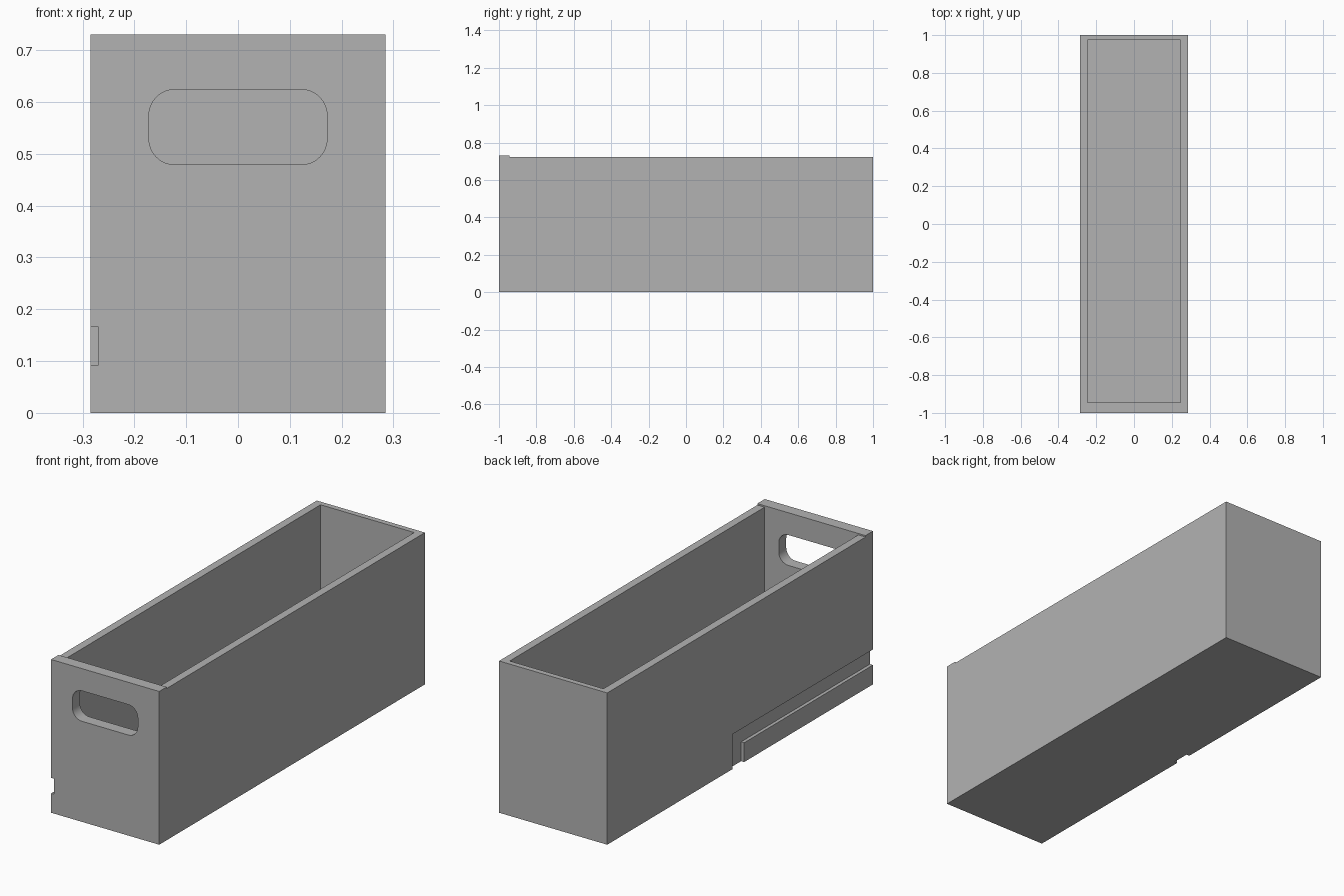
import bpy
import bmesh
import math
from mathutils import Vector

cube = bpy.data.objects.get("Cube")
if cube:
    bpy.data.objects.remove(cube, do_unlink=True)

# Overall sizes
HALF_W, HALF_L = 0.285, 1.0
FRONT_TOP, RIM = 0.73, 0.723
FLOOR = 0.03
FRONT_IN, BACK_IN = -0.944, 0.974
SIDE_IN = 0.247

grey = bpy.data.materials.new("plain grey")
grey.use_nodes = True
grey.diffuse_color = (0.45, 0.45, 0.45, 1)
grey.node_tree.nodes["Principled BSDF"].inputs["Base Color"].default_value = grey.diffuse_color


def prism(name, points, sweep):
    """Solid made by sweeping a flat outline along a vector."""
    bm = bmesh.new()
    face = bm.faces.new([bm.verts.new(p) for p in points])
    moved = bmesh.ops.extrude_face_region(bm, geom=[face])["geom"]
    verts = [v for v in moved if isinstance(v, bmesh.types.BMVert)]
    bmesh.ops.translate(bm, verts=verts, vec=Vector(sweep))
    bmesh.ops.recalc_face_normals(bm, faces=bm.faces[:])
    mesh = bpy.data.meshes.new(name)
    bm.to_mesh(mesh)
    bm.free()
    mesh.materials.append(grey)
    obj = bpy.data.objects.new(name, mesh)
    bpy.context.collection.objects.link(obj)
    return obj


def box(name, low, high):
    (x0, y0, z0), (x1, y1, z1) = low, high
    outline = [(x0, y0, z0), (x1, y0, z0), (x1, y1, z0), (x0, y1, z0)]
    return prism(name, outline, (0, 0, z1 - z0))


def rounded_outline(half_x, z0, z1, radius, y, steps=8):
    """Rounded rectangle standing in the xz plane."""
    mid, half_z = (z0 + z1) / 2, (z1 - z0) / 2
    points = []
    for corner, (sx, sz) in enumerate([(1, 1), (-1, 1), (-1, -1), (1, -1)]):
        for i in range(steps + 1):
            a = math.pi / 2 * (corner + i / steps)
            points.append((sx * (half_x - radius) + radius * math.cos(a), y,
                           mid + sz * (half_z - radius) + radius * math.sin(a)))
    return points


def cut(target, cutter):
    mod = target.modifiers.new("cut", "BOOLEAN")
    mod.operation = "DIFFERENCE"
    mod.solver = "EXACT"
    mod.object = cutter
    bpy.context.view_layer.objects.active = target
    bpy.ops.object.modifier_apply(modifier=mod.name)
    bpy.data.objects.remove(cutter, do_unlink=True)


# Outer block: side profile with a slightly taller front wall
profile = [(-HALF_L, 0), (HALF_L, 0), (HALF_L, RIM), (FRONT_IN, RIM),
           (FRONT_IN, FRONT_TOP), (-HALF_L, FRONT_TOP)]
bin_body = prism("storage_bin", [(-HALF_W, y, z) for y, z in profile], (2 * HALF_W, 0, 0))

# Open inside
cut(bin_body, box("inside", (-SIDE_IN, FRONT_IN, FLOOR), (SIDE_IN, BACK_IN, 1)))

# Rounded hand hole through the front wall
cut(bin_body, prism("hand_hole", rounded_outline(0.172, 0.479, 0.624, 0.05, -1.1), (0, 0.25, 0)))

# L-shaped runner groove: in from the front, then down to the base
groove = [(-1.1, 0.092), (-0.031, 0.092), (-0.031, -0.1), (0.056, -0.1),
          (0.056, 0.166), (-1.1, 0.166)]
cut(bin_body, prism("runner_groove", [(-0.4, y, z) for y, z in groove], (0.4 - HALF_W + 0.016, 0, 0)))

# Flat walls stay crisp while the hole corners read as round
bpy.ops.object.select_all(action="DESELECT")
bin_body.select_set(True)
bpy.context.view_layer.objects.active = bin_body
bpy.ops.object.shade_smooth_by_angle(angle=math.radians(30))
